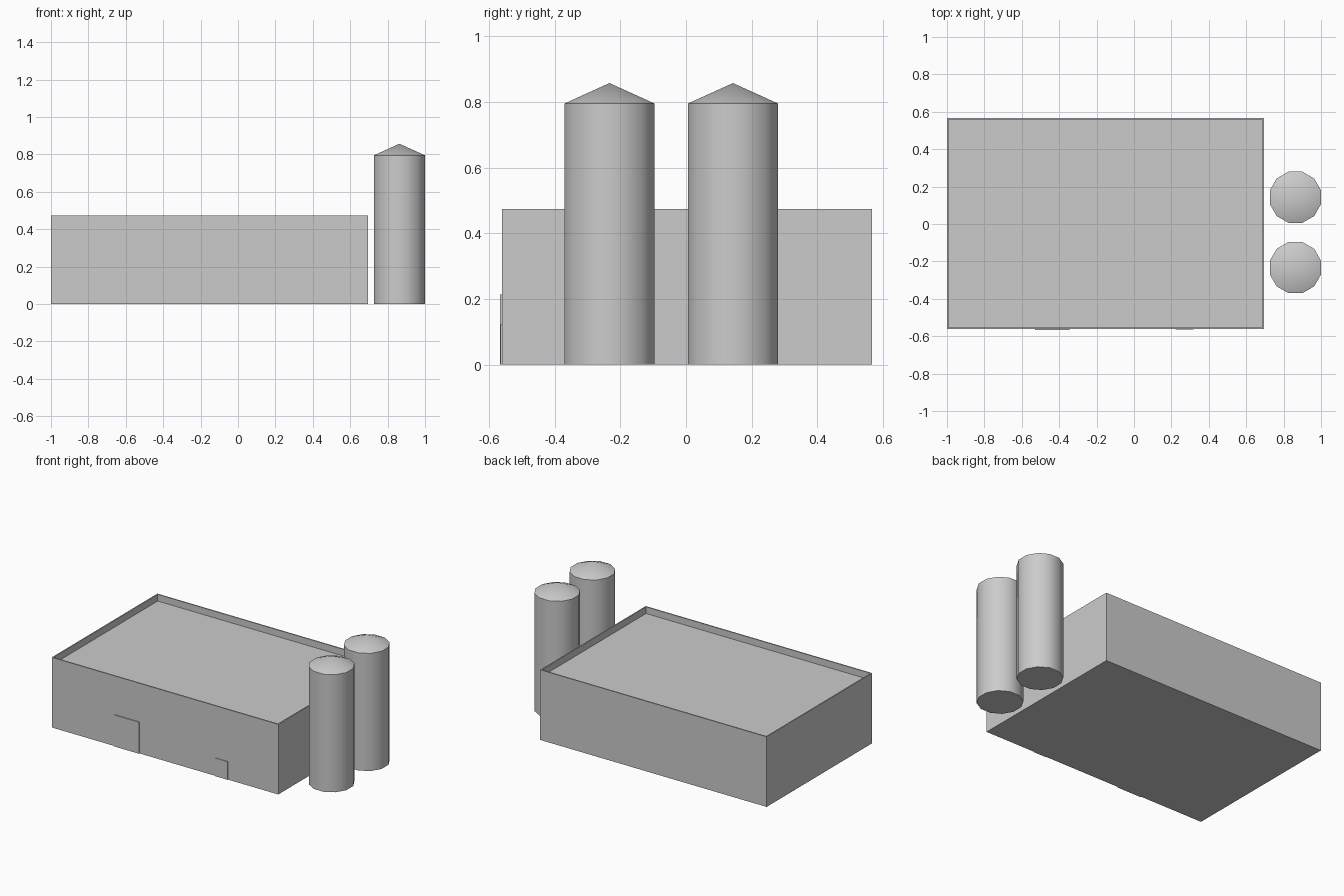
import bpy
import bmesh
import math
from mathutils import Matrix, Vector

cube = bpy.data.objects.get("Cube")
if cube:
    bpy.data.objects.remove(cube, do_unlink=True)

# One plain grey for everything
grey = bpy.data.materials.new("plain_grey")
grey.use_nodes = True
colour = (0.6, 0.6, 0.6, 1)
grey.diffuse_color = colour
grey.node_tree.nodes["Principled BSDF"].inputs["Base Color"].default_value = colour


def finish(name, bm):
    bmesh.ops.recalc_face_normals(bm, faces=bm.faces)
    mesh = bpy.data.meshes.new(name)
    bm.to_mesh(mesh)
    bm.free()
    mesh.materials.append(grey)
    obj = bpy.data.objects.new(name, mesh)
    bpy.context.collection.objects.link(obj)
    return obj


def box_mesh(low, high):
    low, high = Vector(low), Vector(high)
    bm = bmesh.new()
    matrix = Matrix.Translation((low + high) / 2) @ Matrix.Diagonal((*(high - low), 1))
    bmesh.ops.create_cube(bm, size=1, matrix=matrix)
    return bm


# Main hall: a block whose roof is sunk behind a thin parapet
FRONT, BACK = -0.561, 0.567
bm = box_mesh((-1, FRONT, 0), (0.694, BACK, 0.474))
bm.normal_update()
roof = max(bm.faces, key=lambda f: f.calc_center_median().z)
bmesh.ops.inset_region(bm, faces=[roof], thickness=0.012)
inner = bmesh.ops.extrude_face_region(bm, geom=[roof])["geom"]
bmesh.ops.translate(bm, vec=(0, 0, -0.045),
                    verts=[v for v in inner if isinstance(v, bmesh.types.BMVert)])
if roof.is_valid:
    bmesh.ops.delete(bm, geom=[roof], context='FACES_ONLY')
finish("main_hall", bm)

# Doors: thin plates on the front wall
for name, left, right, height, depth in (("loading_door", -0.53, -0.345, 0.213, 0.006),
                                         ("entry_door", 0.222, 0.318, 0.122, 0.004)):
    finish(name, box_mesh((left, FRONT - depth, 0), (right, FRONT, height)))


# Silos: twelve-sided drums with shallow cone roofs
def silo(name, y):
    sides, apothem, eave, peak = 12, 0.137, 0.795, 0.857
    radius = apothem / math.cos(math.pi / sides)
    bm = bmesh.new()
    spin = Matrix.Rotation(math.pi / sides, 4, 'Z')
    place = Matrix.Translation((1 - apothem, y, 0))
    for bottom, top, tip in ((0, eave, radius), (eave, peak, 0)):
        bmesh.ops.create_cone(bm, cap_ends=bottom == 0, segments=sides,
                              radius1=radius, radius2=tip, depth=top - bottom,
                              matrix=place @ Matrix.Translation((0, 0, (bottom + top) / 2)) @ spin)
    caps = [f for f in bm.faces if len(f.verts) == sides and f.calc_center_median().z > eave / 2]
    bmesh.ops.delete(bm, geom=caps, context='FACES_ONLY')
    bmesh.ops.remove_doubles(bm, verts=bm.verts, dist=0.0005)
    obj = finish(name, bm)
    bpy.ops.object.select_all(action='DESELECT')
    obj.select_set(True)
    bpy.context.view_layer.objects.active = obj
    bpy.ops.object.shade_smooth_by_angle(angle=math.radians(31))
    # Keep the eave and the base crisp
    for edge in obj.data.edges:
        a, b = (obj.data.vertices[i].co.z for i in edge.vertices)
        if abs(a - b) < 0.001:
            edge.use_edge_sharp = True


silo("front_silo", -0.233)
silo("back_silo", 0.143)
